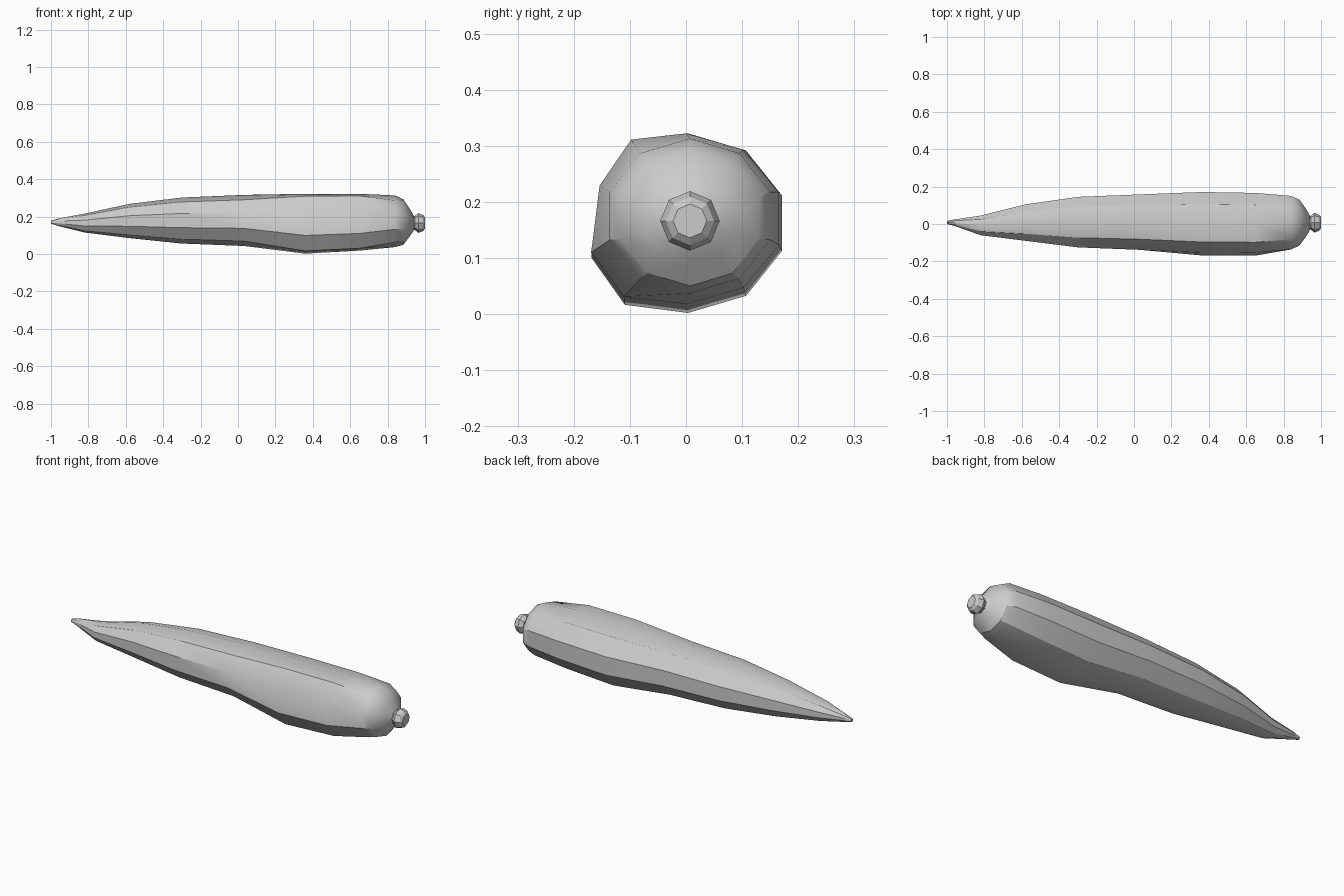
import bpy, bmesh
from math import sin, cos, radians, pi

if "Cube" in bpy.data.objects:
    bpy.data.objects.remove(bpy.data.objects["Cube"])


def loft(name, rings, angle):
    """Skin a list of equal-length vertex rings and cap both ends."""
    bm = bmesh.new()
    loops = [[bm.verts.new(p) for p in r] for r in rings]
    n = len(loops[0])
    for a, b in zip(loops, loops[1:]):
        for i in range(n):
            j = (i + 1) % n
            bm.faces.new((a[i], a[j], b[j], b[i]))
    bm.faces.new(loops[0])
    bm.faces.new(loops[-1])
    bmesh.ops.recalc_face_normals(bm, faces=bm.faces)
    me = bpy.data.meshes.new(name)
    bm.to_mesh(me)
    bm.free()
    ob = bpy.data.objects.new(name, me)
    bpy.context.collection.objects.link(ob)
    bpy.ops.object.select_all(action='DESELECT')
    ob.select_set(True)
    bpy.context.view_layer.objects.active = ob
    bpy.ops.object.shade_smooth_by_angle(angle=radians(angle))
    return ob


# Root body: x, y min, y max, z bottom, z top
STATIONS = [
    (-1.00, 0.000, 0.016, 0.162, 0.178),
    (-0.96, -0.010, 0.024, 0.150, 0.190),
    (-0.82, -0.060, 0.045, 0.115, 0.216),
    (-0.58, -0.090, 0.105, 0.085, 0.268),
    (-0.30, -0.125, 0.145, 0.056, 0.302),
    (0.03, -0.138, 0.158, 0.043, 0.316),
    (0.36, -0.164, 0.171, 0.002, 0.322),
    (0.65, -0.165, 0.166, 0.018, 0.322),
    (0.84, -0.136, 0.150, 0.037, 0.313),
    (0.885, -0.115, 0.130, 0.050, 0.292),
    (0.915, -0.075, 0.088, 0.090, 0.246),
    (0.935, -0.043, 0.055, 0.118, 0.214),
    (0.945, -0.020, 0.032, 0.140, 0.190),
]
# Irregular corners on the thick part: angle -> (dy, dz)
BUMPS = {126: (0.004, 0.018), 162: (0.011, 0.012),
         198: (-0.004, -0.013), 234: (-0.009, -0.016)}

rings = []
for x, y0, y1, z0, z1 in STATIONS:
    ring = []
    for k in range(10):
        a = 18 + 36 * k
        dy, dz = BUMPS.get(a, (0, 0)) if 0.3 < x < 0.7 else (0, 0)
        y = (y0 + y1) / 2 + (y1 - y0) / 2 * cos(radians(a)) / cos(radians(18))
        z = (z0 + z1) / 2 + (z1 - z0) / 2 * sin(radians(a))
        ring.append((x, y + dy, z + dz))
    rings.append(ring)
loft("root_body", rings, 33)

# Cut stalk with a flared rim
stem = []
for x, r in [(0.925, 0.040), (0.945, 0.037), (0.965, 0.053), (0.990, 0.043), (1.0, 0.030)]:
    stem.append([(x, 0.007 + r * cos(pi / 2 + k * pi / 4),
                  0.166 + r * sin(pi / 2 + k * pi / 4)) for k in range(8)])
loft("stalk", stem, 20)
